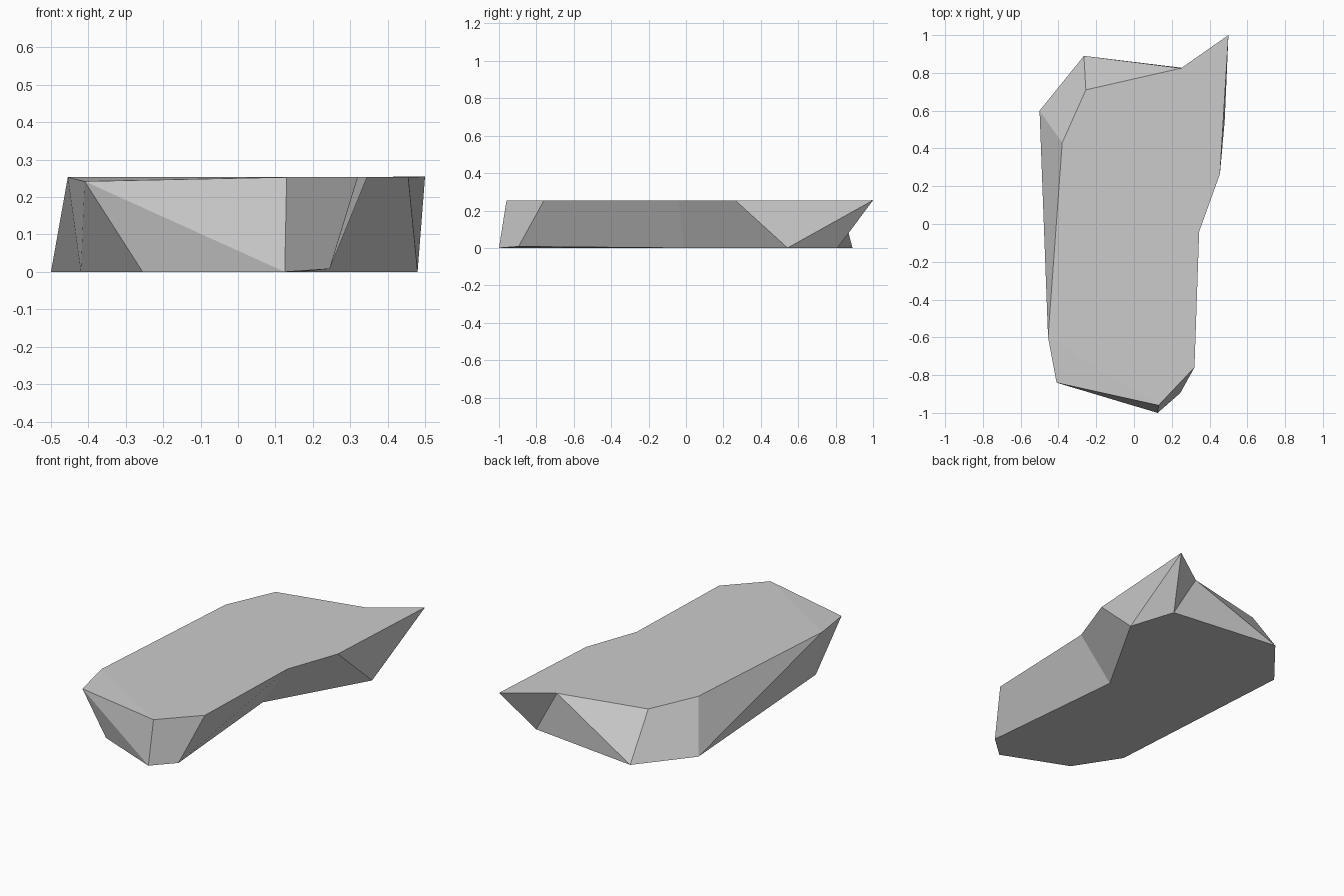
import bpy
import bmesh

if "Cube" in bpy.data.objects:
    bpy.data.objects.remove(bpy.data.objects["Cube"])

stone = bpy.data.materials.new("stone_grey")
stone.diffuse_color = (0.6, 0.6, 0.6, 1)
stone.use_nodes = True
stone.node_tree.nodes["Principled BSDF"].inputs["Base Color"].default_value = stone.diffuse_color

# Top outline, counter-clockwise from the front left corner
H = 0.253
top = [(-0.41, -0.84, 0.242), (0.13, -0.96, H), (0.32, -0.76, H), (0.345, -0.04, H),
       (0.455, 0.265, H), (0.5, 1.0, 0.255), (0.25, 0.825, H), (-0.255, 0.71, H),
       (-0.38, 0.43, H), (-0.455, -0.6, H)]
# Footprint on the ground
base = [(-0.255, -0.845, 0), (0.125, -1.0, 0), (0.245, -0.895, 0.008), (0.165, -0.01, 0),
        (0.48, 0.543, 0), (0.394, 0.81, 0), (-0.265, 0.89, 0), (-0.5, 0.6, 0),
        (-0.42, -0.59, 0)]

bm = bmesh.new()
T = [bm.verts.new(p) for p in top]
B = [bm.verts.new(p) for p in base]

# Flat top with a slightly dipped front corner, and the underside
bm.faces.new(T[1:])
bm.faces.new((T[9], T[0], T[1]))
bm.faces.new(B[::-1])

# Chipped side facets: (base corners, top corners) going round the slab
facets = [((0, 1), (0,)), ((1,), (1, 0)), ((1, 2), (2, 1)), ((2, 3), (3, 2)),
          ((3, 4), (4, 3)), ((4,), (5, 4)), ((4, 5), (5,)), ((5,), (6, 5)),
          ((5, 6), (6,)), ((6,), (7, 6)), ((6, 7), (8, 7)), ((7,), (9, 8)),
          ((7, 8), (9,)), ((8,), (0, 9)), ((8, 0), (0,))]
for low, high in facets:
    bm.faces.new([B[i] for i in low] + [T[i] for i in high])

bmesh.ops.recalc_face_normals(bm, faces=bm.faces)
mesh = bpy.data.meshes.new("stone_slab")
bm.to_mesh(mesh)
bm.free()
mesh.materials.append(stone)
slab = bpy.data.objects.new("stone_slab", mesh)
bpy.context.collection.objects.link(slab)
